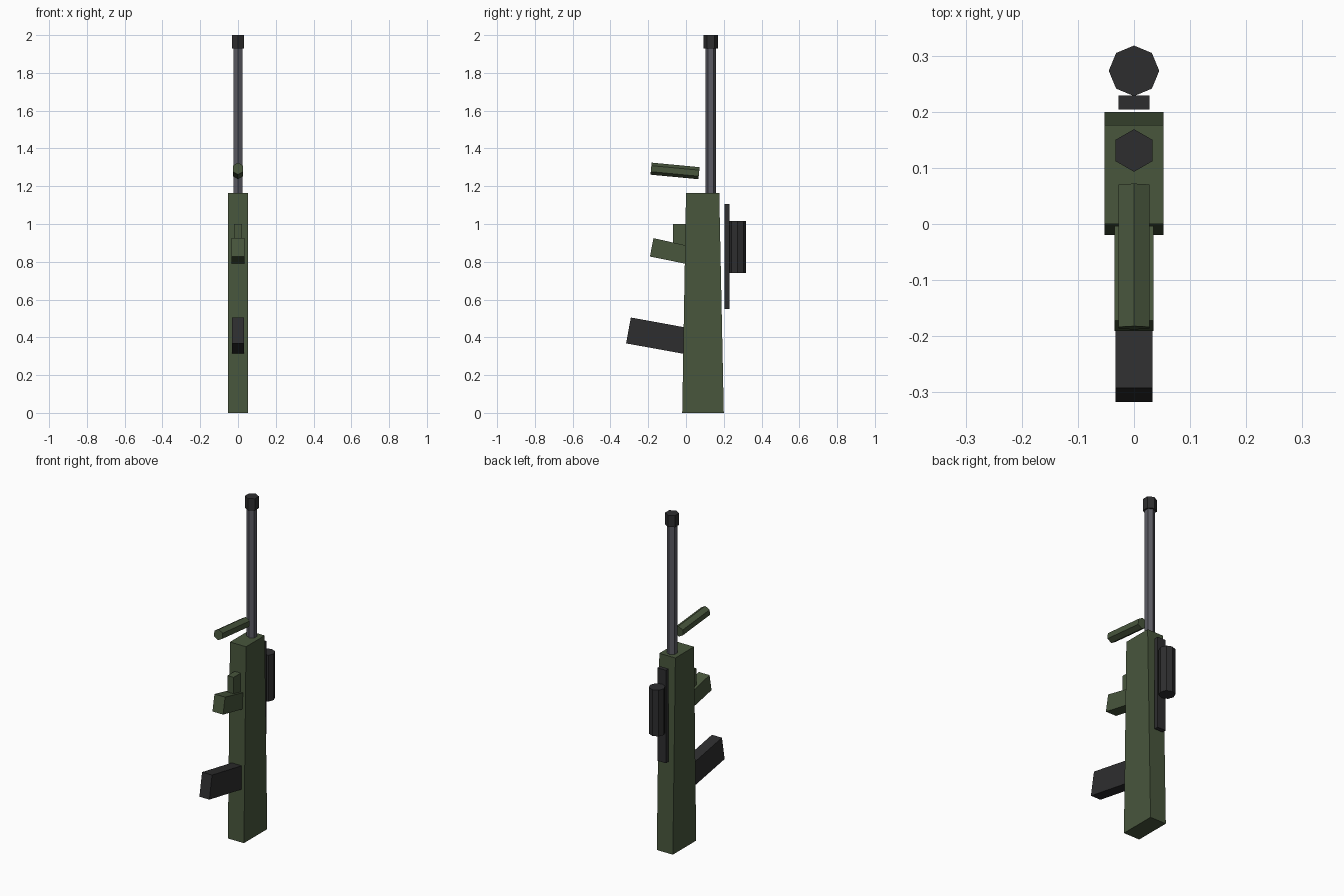
import bpy
import bmesh
from math import pi, atan2
from mathutils import Matrix, Vector

cube = bpy.data.objects.get("Cube")
if cube:
    bpy.data.objects.remove(cube, do_unlink=True)


def material(name, color):
    mat = bpy.data.materials.new(name)
    mat.use_nodes = True
    mat.diffuse_color = color
    mat.node_tree.nodes["Principled BSDF"].inputs["Base Color"].default_value = color
    return mat


green = material("olive green", (0.065, 0.093, 0.046, 1))
black = material("matte black", (0.027, 0.027, 0.028, 1))
steel = material("gunmetal grey", (0.105, 0.105, 0.125, 1))


def finish(name, bm, mat):
    bmesh.ops.recalc_face_normals(bm, faces=bm.faces)
    mesh = bpy.data.meshes.new(name)
    bm.to_mesh(mesh)
    bm.free()
    mesh.materials.append(mat)
    obj = bpy.data.objects.new(name, mesh)
    bpy.context.collection.objects.link(obj)
    return obj


def slab(name, profile, half_width, mat):
    """Extrude a (y, z) profile symmetrically across x."""
    bm = bmesh.new()
    face = bm.faces.new([bm.verts.new((-half_width, y, z)) for y, z in profile])
    new = bmesh.ops.extrude_face_region(bm, geom=[face])["geom"]
    verts = [v for v in new if isinstance(v, bmesh.types.BMVert)]
    bmesh.ops.translate(bm, verts=verts, vec=(2 * half_width, 0, 0))
    return finish(name, bm, mat)


def box(name, y0, y1, z0, z1, half_width, mat):
    return slab(name, [(y0, z0), (y1, z0), (y1, z1), (y0, z1)], half_width, mat)


def rod(name, start, end, radius, sides, mat):
    """Prism between two (y, z) points, with a corner on the x = 0 plane."""
    a, b = Vector((0, *start)), Vector((0, *end))
    axis = b - a
    tilt = atan2(-axis.y, axis.z)
    matrix = (Matrix.Translation((a + b) / 2) @ Matrix.Rotation(tilt, 4, "X")
              @ Matrix.Rotation(pi / 2, 4, "Z"))
    bm = bmesh.new()
    bmesh.ops.create_cone(bm, cap_ends=True, segments=sides, radius1=radius,
                          radius2=radius, depth=axis.length, matrix=matrix)
    # Put a corner exactly on the symmetry plane
    if min(abs(v.co.x) for v in bm.verts) > 0.001:
        spin = Matrix.Rotation(pi / sides, 4, axis.normalized())
        bmesh.ops.rotate(bm, verts=bm.verts, cent=a, matrix=spin.to_3x3())
    return finish(name, bm, mat)


# Tapered body and stock
slab("body", [(-0.02, 0), (0.2, 0), (0.176, 1.165), (0, 1.165)], 0.053, green)

# Barrel and muzzle
rod("barrel", (0.131, 1.1), (0.131, 1.95), 0.028, 6, steel)
rod("muzzle", (0.131, 1.93), (0.131, 2.0), 0.038, 6, black)

# Grips and trigger housing on the front
slab("rear_grip", [(-0.292, 0.505), (-0.317, 0.368), (0.02, 0.307), (0.02, 0.448)], 0.033, black)
slab("magazine", [(-0.172, 0.925), (-0.191, 0.828), (0.02, 0.785), (0.02, 0.882)], 0.035, green)
box("magazine_catch", -0.07, 0.02, 0.86, 1.0, 0.02, green)

# Detached slanted handle
rod("fore_handle", (-0.185, 1.293), (0.069, 1.269), 0.032, 6, green)

# Sight rail and scope on the back
box("scope_rail", 0.204, 0.229, 0.55, 1.105, 0.028, black)
rod("scope", (0.273, 0.74), (0.273, 1.016), 0.045, 8, black)
